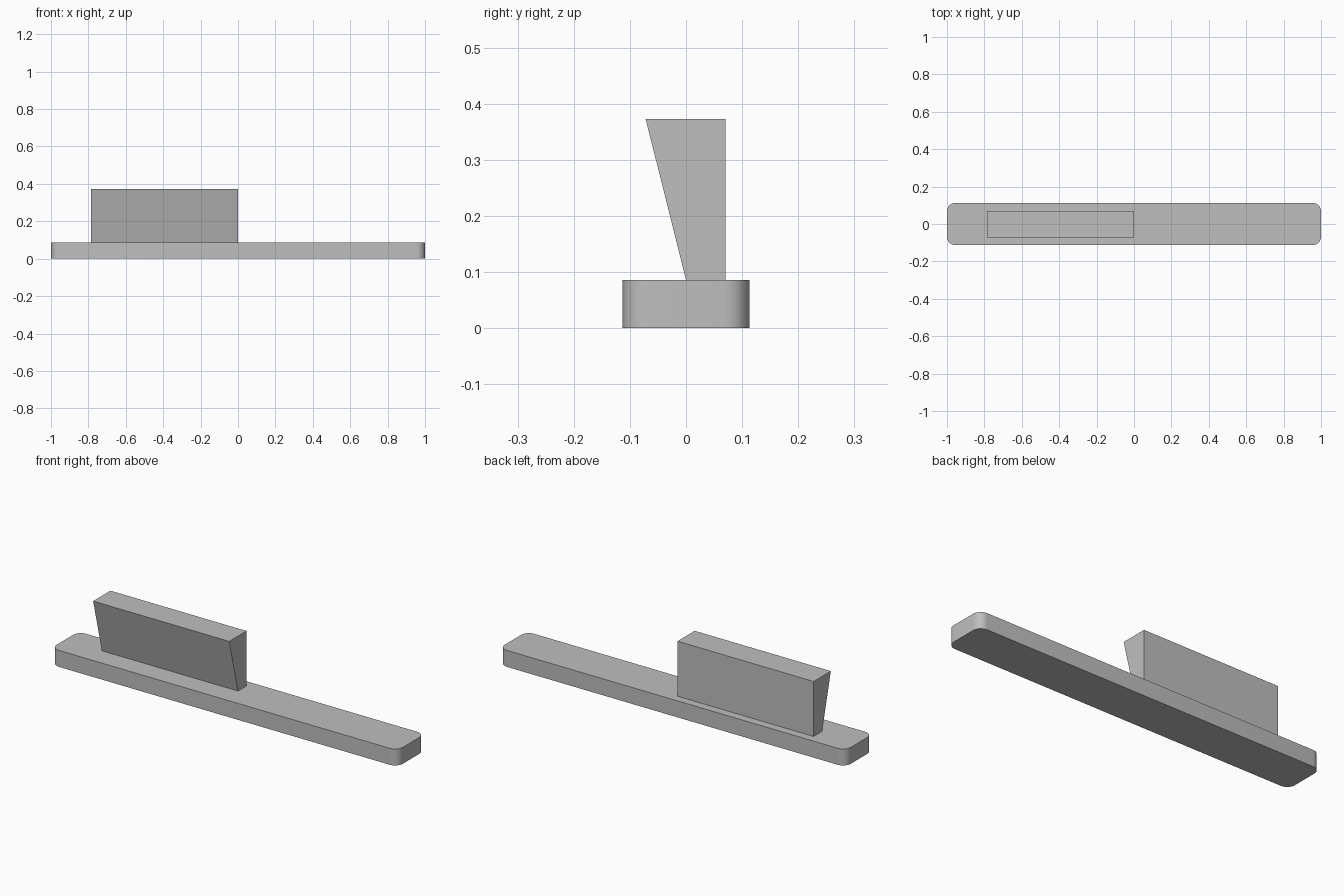
import bpy
import bmesh
import math

if "Cube" in bpy.data.objects:
    bpy.data.objects.remove(bpy.data.objects["Cube"], do_unlink=True)

# Single grey material
GREY = (0.52, 0.52, 0.52, 1.0)
grey = bpy.data.materials.new("plain_grey")
grey.use_nodes = True
grey.diffuse_color = GREY
grey.node_tree.nodes["Principled BSDF"].inputs["Base Color"].default_value = GREY


def extrude_profile(name, points, offset):
    """Make a closed solid by sweeping a flat outline along an offset."""
    bm = bmesh.new()
    face = bm.faces.new([bm.verts.new(p) for p in points])
    swept = bmesh.ops.extrude_face_region(bm, geom=[face])["geom"]
    bmesh.ops.translate(bm, vec=offset,
                        verts=[v for v in swept if isinstance(v, bmesh.types.BMVert)])
    bmesh.ops.recalc_face_normals(bm, faces=bm.faces)
    mesh = bpy.data.meshes.new(name)
    bm.to_mesh(mesh)
    bm.free()
    mesh.materials.append(grey)
    obj = bpy.data.objects.new(name, mesh)
    bpy.context.collection.objects.link(obj)
    return obj


def rounded_rectangle(half_x, half_y, radius, steps):
    """Outline with a circular arc at each corner."""
    points = []
    corners = [(1, 1), (-1, 1), (-1, -1), (1, -1)]
    for i, (sx, sy) in enumerate(corners):
        for k in range(steps + 1):
            a = math.radians(90) * (i + k / steps)
            points.append((sx * (half_x - radius) + radius * math.cos(a),
                           sy * (half_y - radius) + radius * math.sin(a), 0))
    return points


# Long base bar with rounded upright corners
BASE_TOP = 0.086
base = extrude_profile("base_bar", rounded_rectangle(1.0, 0.113, 0.045, 10),
                       (0, 0, BASE_TOP))
bpy.ops.object.select_all(action="DESELECT")
base.select_set(True)
bpy.context.view_layer.objects.active = base
bpy.ops.object.shade_smooth_by_angle(angle=math.radians(30))

# Upright block, leaning out toward the front
LEFT, RIGHT = -0.786, 0.0
side = [(0.0, BASE_TOP), (0.07, BASE_TOP), (0.07, 0.373), (-0.072, 0.373)]
extrude_profile("tapered_block", [(LEFT, y, z) for y, z in side],
                (RIGHT - LEFT, 0, 0))
